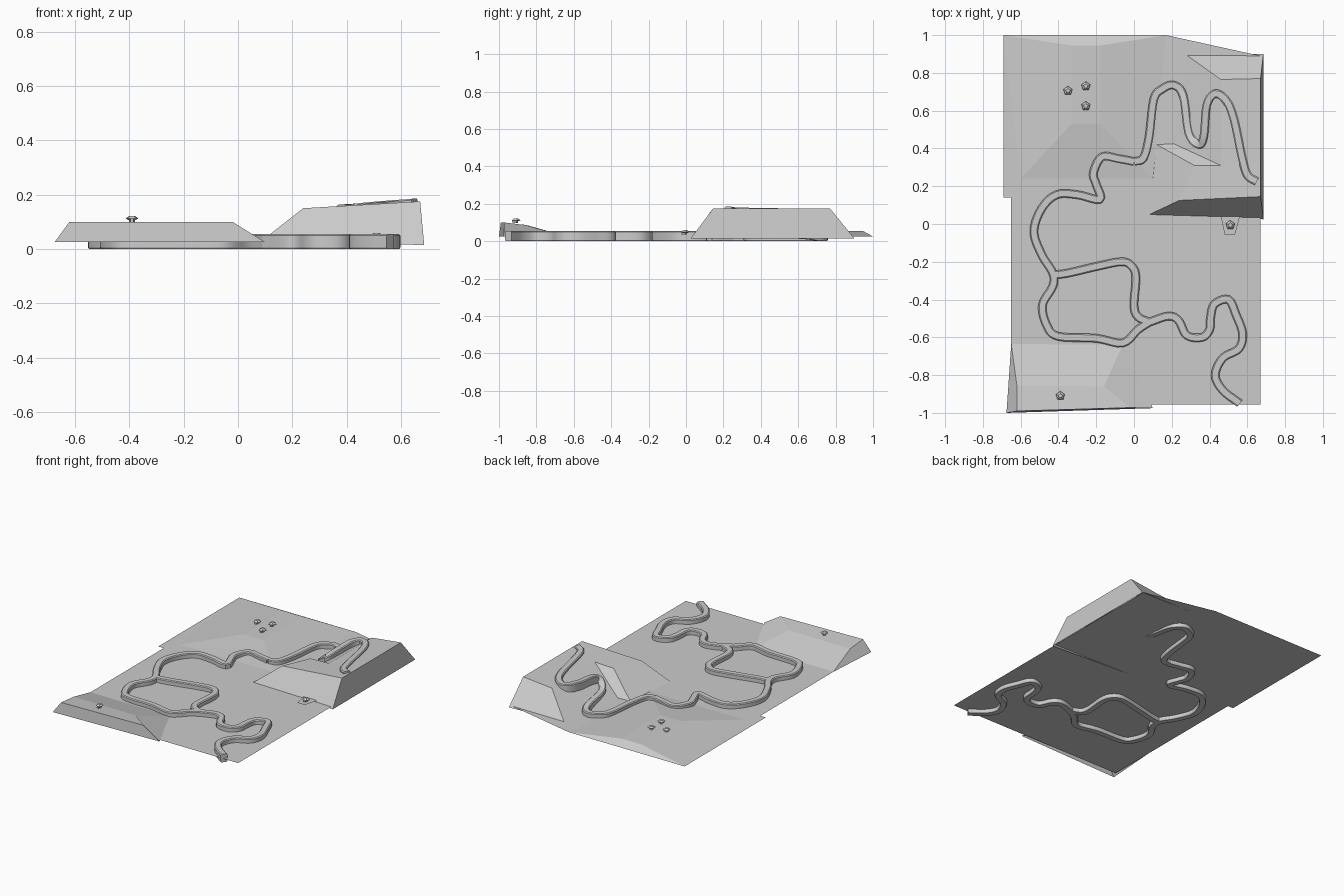
import bpy, bmesh
from mathutils import Vector
from math import pi

if "Cube" in bpy.data.objects:
    bpy.data.objects.remove(bpy.data.objects["Cube"])

G = 0.025  # ground level


def finish(name, bm, smooth=False):
    me = bpy.data.meshes.new(name)
    bm.to_mesh(me)
    bm.free()
    ob = bpy.data.objects.new(name, me)
    bpy.context.collection.objects.link(ob)
    if smooth:
        bpy.context.view_layer.objects.active = ob
        ob.select_set(True)
        bpy.ops.object.shade_smooth_by_angle(angle=pi / 6)
        ob.select_set(False)
    return ob


def terrain(name, points, faces):
    """Low-poly sheet from lettered corner points; all faces look upward."""
    bm = bmesh.new()
    v = {k: bm.verts.new(p) for k, p in points.items()}
    for f in faces.split():
        face = bm.faces.new([v[k] for k in f])
        face.normal_update()
        if face.normal.z < 0:
            face.normal_flip()
    return finish(name, bm)


# flat ground sheet
outline = [(-.69, .14), (-.65, .14), (-.65, -.955), (.67, -.955), (.67, -.31),
           (.35, -.31), (.13, .03), (.67, .03), (.67, .89), (.17, .89),
           (.17, 1), (-.69, 1)]
bm = bmesh.new()
bm.faces.new([bm.verts.new((x, y, G)) for x, y in outline])
bmesh.ops.triangulate(bm, faces=bm.faces[:])
finish("ground", bm)

# gentle hill at the rear left
terrain("rear_hill", dict(
    a=(-.69, 1, G), b=(.17, 1, G), c=(-.33, .945, .055), d=(-.18, .945, .055),
    e=(-.33, .53, .055), f=(-.18, .53, .055), g=(-.6, .24, G), h=(.1, .24, G)),
    "abdc cdfe efhg aceg bhfd")

# steep-fronted hill at the front left
terrain("front_hill", dict(
    a=(-.675, -1, G), b=(.1, -.975, G), c=(-.62, -.99, .1), d=(-.02, -.972, .1),
    e=(-.62, -.855, .087), f=(-.16, -.86, .087), g=(-.65, -.635, G),
    h=(-.06, -.64, G)),
    "abdc cdfe efhg aceg bhfd")

# mesa: front ridge, inner bank, rear ramp and outer walls
terrain("mesa", dict(
    a=(.08, .05, G), b=(.685, .025, .015), c=(.685, .9, .015), d=(.28, .893, G),
    e=(.24, .125, .15), f=(.67, .145, .175), g=(.67, .77, .175), h=(.46, .765, .153),
    i=(.32, .31, .15), j=(.46, .31, .155), k=(.67, .325, .175),
    l=(.12, .42, G), m=(.21, .425, G)),
    "abfe bcgkf cdhg aeil efkji lijm jkgh mjhd")

# narrow ledge in front of the mesa
terrain("ledge", dict(a=(.46, .04, .035), b=(.56, .04, .035),
                      c=(.535, -.055, .035), d=(.48, -.055, .035)), "abcd")


def lerp_table(x, table):
    for (x0, z0), (x1, z1) in zip(table, table[1:]):
        if x <= x1:
            t = max(0, (x - x0) / (x1 - x0))
            return z0 + (z1 - z0) * t
    return table[-1][1]


def spline(pts, n=5):
    """Catmull-Rom smoothing of a list of 2D points."""
    p = [Vector(q) for q in pts]
    p = [2 * p[0] - p[1]] + p + [2 * p[-1] - p[-2]]
    out = []
    for a, b, c, d in zip(p, p[1:], p[2:], p[3:]):
        for i in range(n):
            t = i / n
            out.append(.5 * (2 * b + (c - a) * t + (2 * a - 5 * b + 4 * c - d) * t * t
                             + (3 * b - a - 3 * c + d) * t ** 3))
    return out + [p[-2]]


PROFILE = [(-.018, 0), (-.022, .006), (-.022, .05), (-.016, .055),
           (.016, .055), (.022, .05), (.022, .006), (.018, 0)]
CLIMB = [(.25, 0), (.30, .03), (.345, .07), (.385, .108), (.65, .13)]


def river(name, pts, climbs=False):
    path = spline(pts)
    bm = bmesh.new()
    rings = []
    for i, p in enumerate(path):
        t = (path[min(i + 1, len(path) - 1)] - path[max(i - 1, 0)]).normalized()
        base = lerp_table(p.x, CLIMB) if climbs else 0
        rings.append([bm.verts.new((p.x - t.y * s, p.y + t.x * s, base + z))
                      for s, z in PROFILE])
    n = len(PROFILE)
    for r, q in zip(rings, rings[1:]):
        for j in range(n):
            bm.faces.new((r[j], r[(j + 1) % n], q[(j + 1) % n], q[j]))
    bm.faces.new(rings[0])
    bm.faces.new(rings[-1][::-1])
    bmesh.ops.recalc_face_normals(bm, faces=bm.faces[:])
    finish(name, bm, True)


# winding stream and its branches
river("stream_front", [
    (.56, -.95), (.47, -.88), (.43, -.8), (.47, -.71), (.555, -.66), (.575, -.58),
    (.54, -.48), (.50, -.4), (.425, -.425), (.405, -.5), (.4, -.56), (.36, -.6),
    (.28, -.59), (.235, -.51), (.18, -.488), (.08, -.52)])
river("stream_loop", [
    (.08, -.52), (.02, -.49), (0, -.43), (.01, -.28), (-.015, -.22), (-.07, -.2),
    (-.2, -.225), (-.35, -.26), (-.43, -.27)])
river("stream_middle", [
    (.08, -.52), (.02, -.56), (-.06, -.63), (-.2, -.605), (-.4, -.595), (-.46, -.54),
    (-.485, -.43), (-.43, -.33), (-.43, -.26), (-.49, -.16), (-.53, -.04), (-.49, .08),
    (-.41, .155), (-.3, .155), (-.18, .13), (-.2, .21), (-.215, .27), (-.17, .355),
    (-.08, .345), (0, .33)])
river("stream_rear", [
    (0, .33), (.05, .35), (.08, .46), (.105, .66), (.15, .715), (.21, .735),
    (.26, .68), (.29, .48), (.345, .42), (.37, .47), (.385, .63), (.43, .69),
    (.49, .65), (.53, .55), (.57, .36), (.6, .26), (.65, .225)], True)


# small five-sided huts: post, wide roof disc and a side peg
def hut(i, x, y, z):
    bm = bmesh.new()
    for r1, r2, h, cz in ((.011, .011, .018, .009), (.013, .025, .005, .0115),
                          (.025, .012, .01, .019)):
        o = bmesh.ops.create_cone(bm, cap_ends=True, segments=5, radius1=r1,
                                  radius2=r2, depth=h)
        bmesh.ops.translate(bm, verts=o["verts"], vec=(x, y, z + cz))
    o = bmesh.ops.create_cube(bm, size=.012)
    bmesh.ops.translate(bm, verts=o["verts"], vec=(x, y - .014, z + .008))
    finish(f"hut_{i}", bm)


for i, p in enumerate([(-.35, .705, .055), (-.255, .73, .055), (-.255, .625, .055),
                       (-.39, -.91, .098), (.51, -.005, .035)]):
    hut(i + 1, *p)
